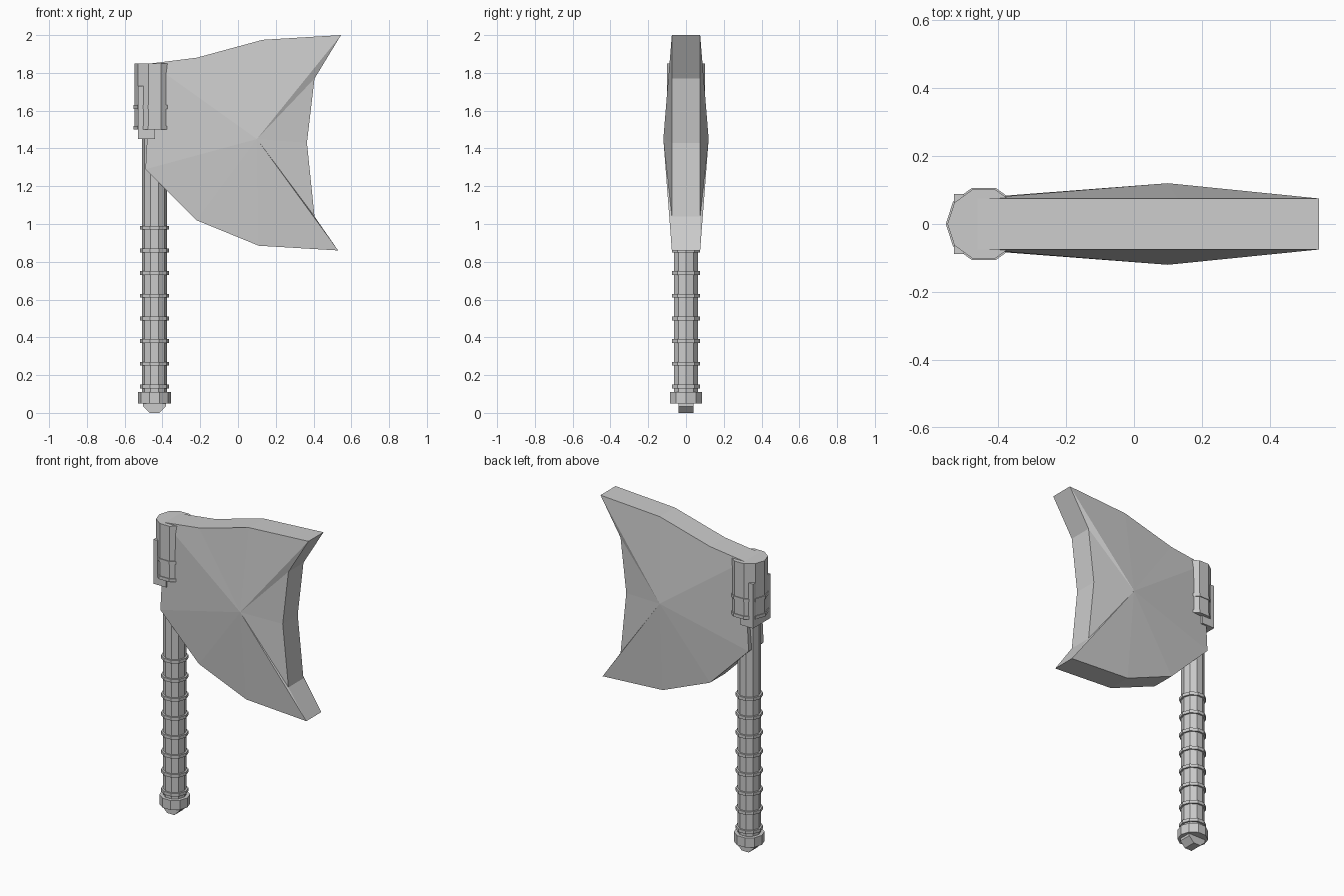
import bpy, bmesh
from math import pi
from mathutils import Matrix

if "Cube" in bpy.data.objects:
    bpy.data.objects.remove(bpy.data.objects["Cube"])

AX = -0.442  # handle axis


def make(name, bm):
    bmesh.ops.recalc_face_normals(bm, faces=bm.faces[:])
    mesh = bpy.data.meshes.new(name)
    bm.to_mesh(mesh)
    bm.free()
    ob = bpy.data.objects.new(name, mesh)
    bpy.context.collection.objects.link(ob)
    return ob


def post(name, r, z0, z1, sides=10):
    bm = bmesh.new()
    bmesh.ops.create_cone(bm, cap_ends=True, segments=sides, radius1=r, radius2=r, depth=z1 - z0,
                          matrix=Matrix.Translation((AX, 0, (z0 + z1) / 2)) @ Matrix.Rotation(pi, 4, 'Z'))
    # put a corner of the polygon on the -x side
    x_min = min(bm.verts, key=lambda v: v.co.x).co
    if abs(x_min.y) > 1e-4:
        bmesh.ops.rotate(bm, verts=bm.verts[:], cent=(AX, 0, 0), matrix=Matrix.Rotation(pi / sides, 3, 'Z'))
    return make(name, bm)


def box(name, x0, x1, y, z0, z1):
    bm = bmesh.new()
    bmesh.ops.create_cube(bm, size=1, matrix=Matrix.Translation(((x0 + x1) / 2, 0, (z0 + z1) / 2))
                          @ Matrix.Diagonal((x1 - x0, 2 * y, z1 - z0, 1)))
    return make(name, bm)


# Blade: outline with a raised centre point on each side
outline = [(-0.46, 1.85), (-0.22, 1.88), (0.13, 1.975), (0.545, 2.0), (0.405, 1.77), (0.365, 1.43),
           (0.405, 1.04), (0.53, 0.86), (0.11, 0.885), (-0.22, 1.02), (-0.49, 1.29)]
bm = bmesh.new()
rims = []
for s in (-1, 1):
    rim = [bm.verts.new((x, s * 0.075, z)) for x, z in outline]
    apex = bm.verts.new((0.1, s * 0.12, 1.45))
    for i in range(len(rim)):
        bm.faces.new((rim[i - 1], rim[i], apex))
    rims.append(rim)
a, b = rims
for i in range(len(a)):
    bm.faces.new((a[i - 1], a[i], b[i], b[i - 1]))
make("blade", bm)

# Handle with grip rings
post("handle", 0.067, 0.05, 1.84)
for i in range(8):
    z = 0.14 + 0.12 * i
    post(f"grip_ring_{i + 1}", 0.078, z - 0.01, z + 0.01)

# Pommel and its end knob, an octagonal roll lying along y
post("pommel", 0.088, 0.05, 0.11)
bm = bmesh.new()
bmesh.ops.create_cone(bm, cap_ends=True, segments=8, radius1=0.065, radius2=0.065, depth=0.08,
                      matrix=Matrix.Translation((AX, 0, 0.06)) @ Matrix.Rotation(pi / 2, 4, 'X')
                      @ Matrix.Rotation(pi / 8, 4, 'Z'))
make("pommel_knob", bm)

# Socket holding the blade, with two bands and a back clip
post("socket", 0.107, 1.5, 1.85)
post("socket_band_upper", 0.112, 1.61, 1.63)
post("socket_band_lower", 0.112, 1.5, 1.52)
box("clip_plate", -0.53, -0.5, 0.088, 1.45, 1.73)
box("clip_foot", -0.53, -0.44, 0.088, 1.45, 1.5)
